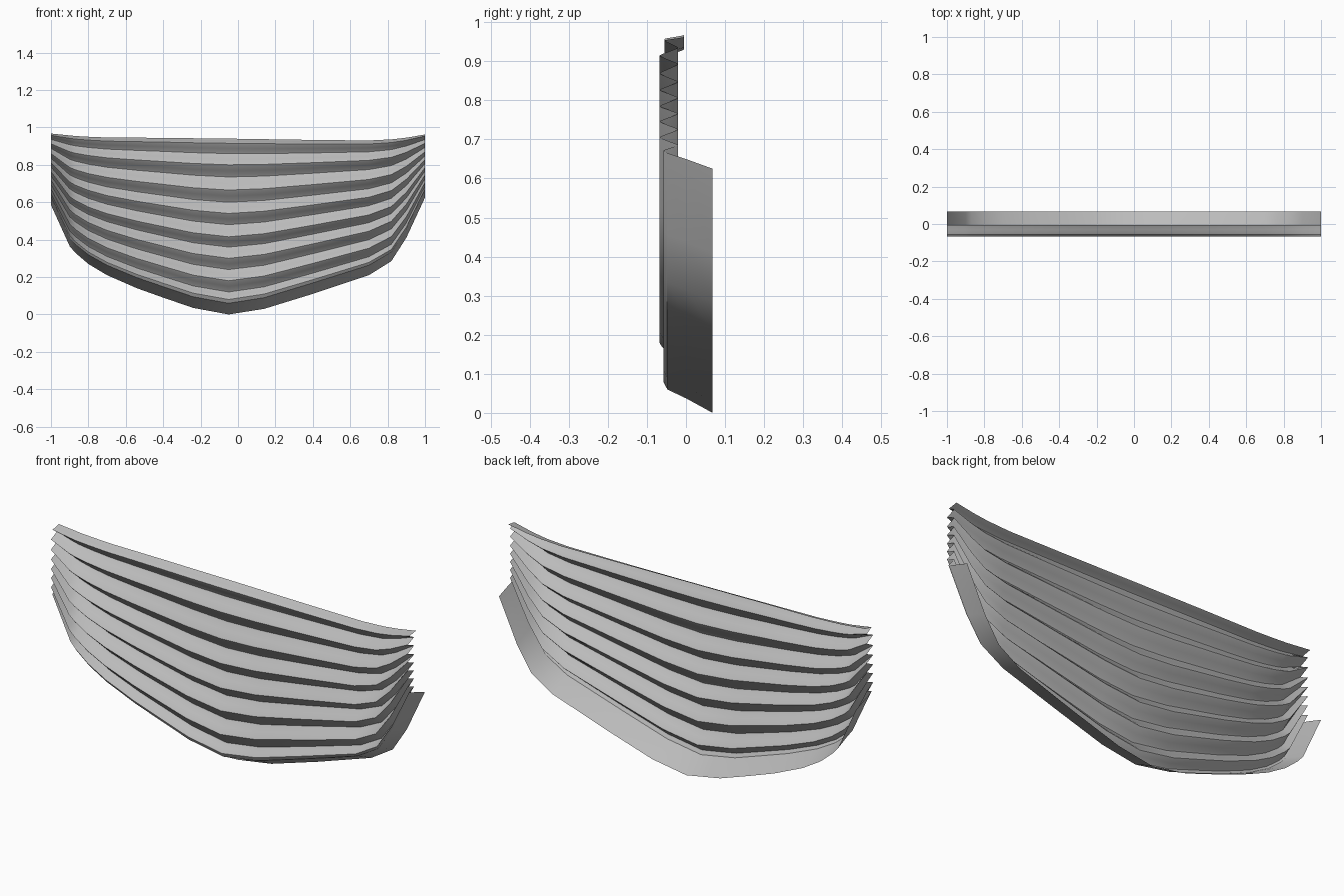
import bpy, bmesh, math

cube = bpy.data.objects.get("Cube")
if cube:
    bpy.data.objects.remove(cube, do_unlink=True)

grey = bpy.data.materials.new("mid grey")
grey.use_nodes = True
colour = (0.5, 0.5, 0.5, 1)
grey.diffuse_color = colour
grey.node_tree.nodes["Principled BSDF"].inputs["Base Color"].default_value = colour

# Stations along the width: x, lowest rear edge, upper edge
stations = [(-1, .585, .967), (-.9, .365, .957), (-.87, .33, .954), (-.8, .27, .95),
            (-.7, .21, .946), (-.54, .14, .945), (-.4, .09, .944), (-.24, .035, .942),
            (-.05, 0, .94), (.14, .03, .937), (.4, .11, .933), (.7, .21, .93),
            (.82, .285, .936), (.9, .41, .945), (1, .625, .962)]


def loft(name, rows):
    """Skin a grid of point rows as one open sheet."""
    bm = bmesh.new()
    grid = [[bm.verts.new(p) for p in row] for row in rows]
    for a, b in zip(grid, grid[1:]):
        for i in range(len(a) - 1):
            bm.faces.new((a[i], a[i + 1], b[i + 1], b[i]))
    mesh = bpy.data.meshes.new(name)
    bm.to_mesh(mesh)
    bm.free()
    mesh.materials.append(grey)
    obj = bpy.data.objects.new(name, mesh)
    bpy.context.collection.objects.link(obj)
    bpy.ops.object.select_all(action='DESELECT')
    obj.select_set(True)
    bpy.context.view_layer.objects.active = obj
    bpy.ops.object.shade_smooth_by_angle(angle=math.radians(32))


def drop(x):
    return .06 - .02 * abs(x) ** 3


# Pleat corners in cross-section: depth and height at the middle
FRONT, BACK = -.068, -.02
ridges = [.18, .30, .415, .54, .665, .80]
troughs = [.24, .36, .48, .60, .735, .86]
corners = [(-.048, .06), (-.058, .08), (BACK, .12)]
for r, t in zip(ridges, troughs):
    corners += [(FRONT, r), (BACK, t)]
corners += [(-.055, .915), (-.005, .94)]

# Slightly rounded folds between the corners
profile = [corners[0]]
for (y0, z0), (y1, z1) in zip(corners, corners[1:]):
    for s in (.15, .5, .85, 1):
        e = .6 * s + .4 * (.5 - .5 * math.cos(math.pi * s))
        profile.append((y0 + (y1 - y0) * e, z0 + (z1 - z0) * s))

# Pleated sheet, fanned closer together at the two ends
pleats = []
for y, z in profile:
    f = (z - .06) / .88
    pleats.append([(x, y, (lo + drop(x)) * (1 - f) + hi * f) for x, lo, hi in stations])
loft("pleated_panel", pleats)

# Curved lower flange running backwards
flange = []
for y, f in ((.068, 0), (0, .62), (-.048, 1)):
    flange.append([(x, y, lo + drop(x) * f) for x, lo, hi in stations])
loft("lower_flange", flange)
